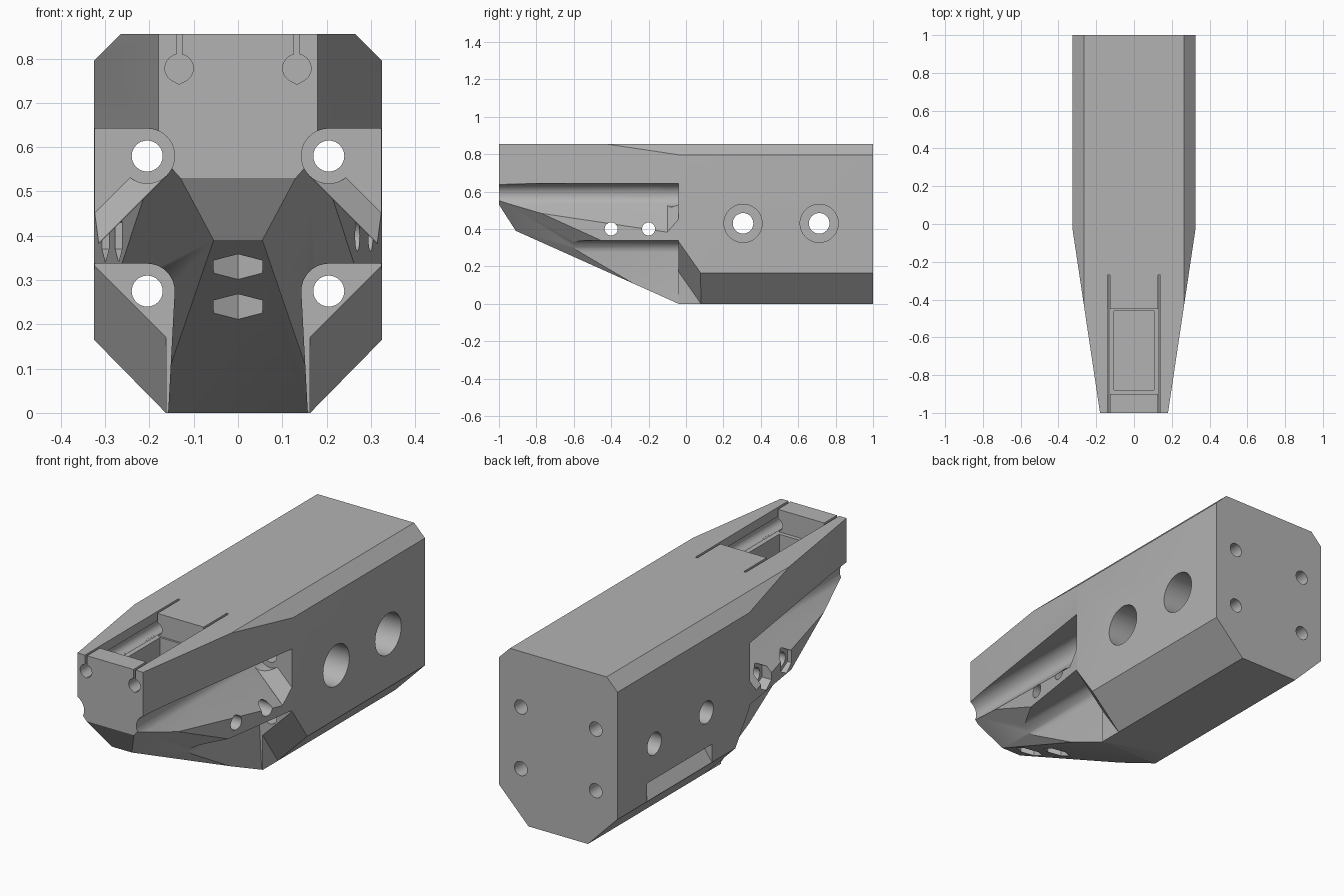
import bpy, bmesh, math
from mathutils import Vector

if "Cube" in bpy.data.objects:
    bpy.data.objects.remove(bpy.data.objects["Cube"], do_unlink=True)

grey = bpy.data.materials.new("plain grey")
grey.use_nodes = True
grey.diffuse_color = (0.45, 0.45, 0.45, 1)
grey.node_tree.nodes["Principled BSDF"].inputs["Base Color"].default_value = grey.diffuse_color


def add_object(name, bm):
    bmesh.ops.recalc_face_normals(bm, faces=bm.faces[:])
    mesh = bpy.data.meshes.new(name)
    bm.to_mesh(mesh)
    bm.free()
    mesh.materials.append(grey)
    obj = bpy.data.objects.new(name, mesh)
    bpy.context.collection.objects.link(obj)
    return obj


def hull(name, points):
    bm = bmesh.new()
    for p in points:
        bm.verts.new(p)
    res = bmesh.ops.convex_hull(bm, input=bm.verts[:])
    loose = [g for g in res["geom_interior"] if isinstance(g, bmesh.types.BMVert)]
    bmesh.ops.delete(bm, geom=loose, context="VERTS")
    bmesh.ops.dissolve_limit(bm, angle_limit=0.005, verts=bm.verts[:], edges=bm.edges[:])
    return add_object(name, bm)


def sweep(profile, axis, a, b):
    """Points of a flat profile repeated at both ends of an axis."""
    place = {"x": lambda u, v, t: (t, u, v),
             "y": lambda u, v, t: (u, t, v),
             "z": lambda u, v, t: (u, v, t)}[axis]
    return [place(u, v, t) for t in (a, b) for u, v in profile]


def ring(u, v, r, n=40, turn=0.0):
    return [(u + r * math.cos(turn + math.tau * i / n),
             v + r * math.sin(turn + math.tau * i / n)) for i in range(n)]


def rect(u0, u1, v0, v1):
    return [(u0, v0), (u1, v0), (u1, v1), (u0, v1)]


# Main body: chamfered bar whose front is planed down to a nose
half = [(0.163, 0), (0.325, 0.165), (0.325, 0.795), (0.265, 0.855)]
section = half + [(-x, z) for x, z in half]
body = hull("body", sweep(section, "y", -1, 1))
bm = bmesh.new()
bm.from_mesh(body.data)
planes = [((0, -0.91, 0.39), (0, -0.14, -0.09)),
          ((0, -0.04, 0), (0, -0.39, -0.87))]
for s in (1, -1):
    planes += [((s * 0.325, -0.03, 0), (s * 0.97, -0.145, 0)),
               ((s * 0.055, -0.91, 0.39), (s * 0.0687, -0.038, -0.0612))]
for co, no in planes:
    res = bmesh.ops.bisect_plane(bm, geom=bm.verts[:] + bm.edges[:] + bm.faces[:],
                                 plane_co=co, plane_no=Vector(no).normalized(),
                                 clear_outer=True)
    rim = [g for g in res["geom_cut"] if isinstance(g, bmesh.types.BMEdge)]
    bmesh.ops.holes_fill(bm, edges=rim)
bmesh.ops.recalc_face_normals(bm, faces=bm.faces[:])
bm.to_mesh(body.data)
bm.free()


def cut(name, points):
    cutter = hull(name, points)
    cutter.hide_render = True
    mod = body.modifiers.new(name, "BOOLEAN")
    mod.operation = "DIFFERENCE"
    mod.solver = "EXACT"
    mod.object = cutter
    bpy.context.view_layer.objects.active = body
    bpy.ops.object.modifier_apply(modifier=mod.name)
    bpy.data.objects.remove(cutter, do_unlink=True)


def mirrored(points, s):
    return [(s * x, y, z) for x, y, z in points]


END = -0.04
for s in (1, -1):
    # Upper side channel with a sloped floor and a short end ramp
    upper = ring(0.205, 0.58, 0.062)
    cut("upper_channel", mirrored(sweep(upper + [(0.6, 0.642), (0.6, 0.097)], "y", -1.2, -0.1), s))
    cut("upper_round", mirrored(sweep(upper, "y", -0.15, END), s))
    ramp = [(x, -0.101, z) for x, z in [(0.205, 0.642), (0.161, 0.536), (0.6, 0.097), (0.6, 0.642)]]
    ramp += [(x, END, z) for x, z in [(0.205, 0.642), (0.205, 0.57), (0.6, 0.175), (0.6, 0.642)]]
    cut("upper_ramp", mirrored(ramp, s))
    # Lower side channel, ramping out into the bottom chamfer
    lower = ring(0.205, 0.275, 0.062) + [(0.163, -0.1), (0.6, -0.1), (0.6, 0.337)]
    cut("lower_channel", mirrored(sweep(lower, "y", -1.2, END), s))
    ramp = [(x, END - 0.001, z) for x, z in [(0.163, -0.05), (0.163, 0.173), (0.34, 0.35), (0.34, -0.05)]]
    ramp += [(x, 0.08, z) for x, z in [(0.163, -0.05), (0.163, 0), (0.34, 0.177), (0.34, -0.05)]]
    cut("lower_ramp", mirrored(ramp, s))
    # Long screw holes through to the back
    for z in (0.58, 0.275):
        cut("long_hole", sweep(ring(s * 0.205, z, 0.035, 32), "y", -0.3, 1.1))
    # Keyhole rails in the top of the nose
    cut("rail_bore", sweep(ring(s * 0.133, 0.778, 0.032, 32) + [(s * 0.133, 0.742)], "y", -1.1, -0.27))
    cut("rail_slot", sweep(rect(s * 0.133 - 0.006, s * 0.133 + 0.006, 0.78, 0.9), "y", -1.1, -0.27))

# Stepped pocket in the top of the nose
cut("pocket", sweep(rect(-0.139, 0.139, -0.9, -0.45), "z", 0.745, 0.9))
cut("pocket_well", sweep(rect(-0.105, 0.105, -0.88, -0.46), "z", 0.62, 0.9))

# Cross holes, wide on one side only
for y in (0.305, 0.712):
    cut("cross_hole", sweep(ring(y, 0.43, 0.055), "x", -0.5, 0.5))
    cut("wide_bore", sweep(ring(y, 0.43, 0.102, 48), "x", -0.1, 0.5))

# Fin screw holes with six-sided nut seats on one side
for y in (-0.4, -0.2):
    cut("fin_hole", sweep(ring(y, 0.4, 0.035, 32), "x", -0.5, 0.5))
    cut("nut_seat", sweep(ring(y, 0.4, 0.06, 6, math.pi / 2), "x", -0.5, -0.24))

# Six-sided sockets under the nose
for y in (-0.776, -0.575):
    cut("under_socket", sweep(ring(0, y, 0.0635, 6, math.pi / 2), "z", -0.1, 0.5))

# Small notch low on one side
cut("side_notch", sweep([(-0.34, 0.255), (-0.34, 0.145), (-0.26, 0.255)], "y", 0.26, 0.77))

bpy.ops.object.select_all(action="DESELECT")
body.select_set(True)
bpy.context.view_layer.objects.active = body
bpy.ops.object.shade_smooth_by_angle(angle=math.radians(25))
